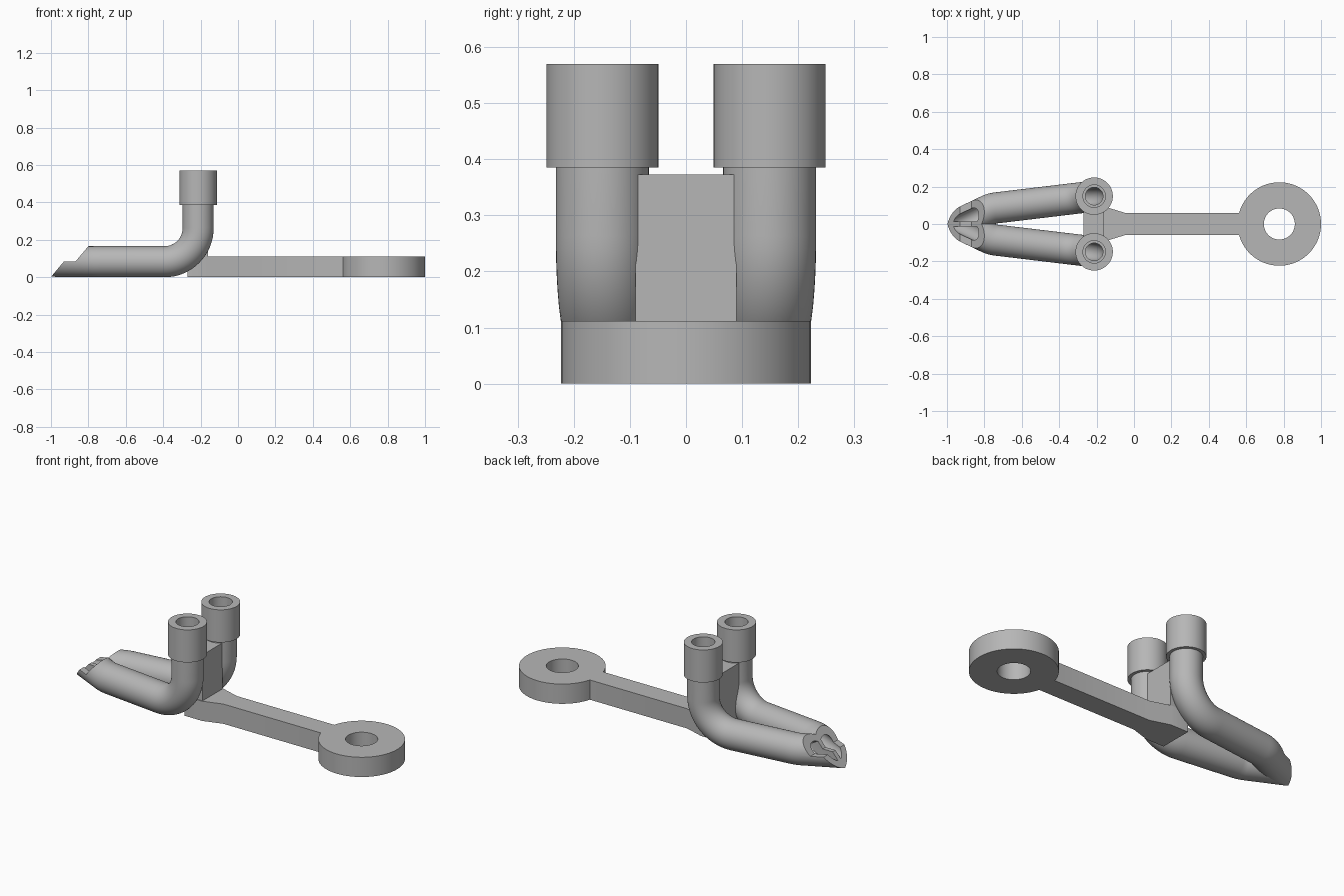
import bpy, bmesh, math
from mathutils import Vector

if "Cube" in bpy.data.objects:
    bpy.data.objects.remove(bpy.data.objects["Cube"], do_unlink=True)

grey = bpy.data.materials.new("plain grey")
grey.use_nodes = True
grey.diffuse_color = (0.47, 0.47, 0.47, 1)
grey.node_tree.nodes["Principled BSDF"].inputs["Base Color"].default_value = (0.47, 0.47, 0.47, 1)

UP = Vector((0, 0, 1))
SEG = 48
PIPE_R, BORE_R = 0.083, 0.047
TOP_X, TOP_Y = -0.213, 0.149


def finish(name, bm):
    bmesh.ops.recalc_face_normals(bm, faces=bm.faces)
    mesh = bpy.data.meshes.new(name)
    bm.to_mesh(mesh)
    bm.free()
    mesh.materials.append(grey)
    ob = bpy.data.objects.new(name, mesh)
    bpy.context.collection.objects.link(ob)
    return ob


def activate(ob):
    bpy.ops.object.select_all(action='DESELECT')
    ob.select_set(True)
    bpy.context.view_layer.objects.active = ob


def smooth(ob):
    activate(ob)
    bpy.ops.object.shade_smooth_by_angle(angle=math.radians(30))


def cut(ob, cutter):
    mod = ob.modifiers.new("cut", 'BOOLEAN')
    mod.operation = 'DIFFERENCE'
    mod.solver = 'EXACT'
    mod.object = cutter
    activate(ob)
    bpy.ops.object.modifier_apply(modifier=mod.name)
    bpy.data.objects.remove(cutter, do_unlink=True)


def mirror_y(ob, name):
    twin = ob.copy()
    twin.data = ob.data.copy()
    twin.name = name
    bm = bmesh.new()
    bm.from_mesh(twin.data)
    bmesh.ops.scale(bm, vec=(1, -1, 1), verts=bm.verts)
    bmesh.ops.reverse_faces(bm, faces=bm.faces)
    bm.to_mesh(twin.data)
    bm.free()
    bpy.context.collection.objects.link(twin)


def prism(name, points, depth):
    """Extrude a flat outline along a vector."""
    bm = bmesh.new()
    face = bm.faces.new([bm.verts.new(p) for p in points])
    ext = bmesh.ops.extrude_face_region(bm, geom=[face])
    moved = [g for g in ext["geom"] if isinstance(g, bmesh.types.BMVert)]
    bmesh.ops.translate(bm, vec=depth, verts=moved)
    return finish(name, bm)


def skin(bm, rings, closed=False):
    n = len(rings[0])
    for k in range(len(rings) if closed else len(rings) - 1):
        a, b = rings[k], rings[(k + 1) % len(rings)]
        for i in range(n):
            j = (i + 1) % n
            bm.faces.new((a[i], a[j], b[j], b[i]))


def lathe(name, profile, x, y):
    """Revolve a closed (radius, height) outline about a vertical axis."""
    bm = bmesh.new()
    rings = [[bm.verts.new((x + r * math.cos(math.tau * i / SEG),
                            y + r * math.sin(math.tau * i / SEG), z))
              for i in range(SEG)] for r, z in profile]
    skin(bm, rings, closed=True)
    return finish(name, bm)


def pipe_path(top):
    """Stations (position, tangent, sideways) from the socket to the tip."""
    path = []
    d = Vector((-1, -0.12, 0)).normalized()
    side = UP.cross(d)
    bend = 0.18
    start = Vector((TOP_X, TOP_Y, PIPE_R + bend))
    path.append((Vector((TOP_X, TOP_Y, top)), -UP, side))
    for k in range(17):
        a = math.pi / 2 * k / 16
        pos = start + d * bend * (1 - math.cos(a)) - UP * bend * math.sin(a)
        path.append((pos, d * math.sin(a) - UP * math.cos(a), side))
    # straight run, then a gentle turn inward
    pos = pos + d * ((-0.73 - pos.x) / d.x)
    yaw = math.atan(0.12)
    steps = 5
    for k in range(steps + 1):
        a = yaw + (math.atan(0.48) - yaw) * k / steps
        t = Vector((-math.cos(a), -math.sin(a), 0))
        path.append((pos.copy(), t, UP.cross(t)))
        pos += t * 0.01
    path.append((pos + t * 0.4, t, UP.cross(t)))
    return path


def sweep(name, radius, top, wall_y):
    """Round sweep along the pipe path, trimmed flat at y = wall_y."""
    bm = bmesh.new()
    rings = []
    for pos, t, s in pipe_path(top):
        n = t.cross(s)
        rings.append([bm.verts.new(pos + radius * (s * math.cos(math.tau * i / SEG)
                                                   + n * math.sin(math.tau * i / SEG)))
                      for i in range(SEG)])
    skin(bm, rings)
    bm.faces.new(rings[0])
    bm.faces.new(rings[-1])
    geom = bm.verts[:] + bm.edges[:] + bm.faces[:]
    bmesh.ops.bisect_plane(bm, geom=geom, plane_co=(0, wall_y, 0),
                           plane_no=(0, 1, 0), clear_inner=True)
    bmesh.ops.holes_fill(bm, edges=[e for e in bm.edges if e.is_boundary], sides=0)
    return finish(name, bm)


# Bent pipe with bore and a stepped, slanted mouth
pipe = sweep("left_pipe", PIPE_R, 0.39, 0)
cut(pipe, sweep("bore_cutter", BORE_R, 0.5, 0.013))
step = [(-0.795, 0.172), (-0.868, 0.085), (-0.93, 0.085), (-1.004, -0.003),
        (-1.03, -0.05), (-1.4, -0.05), (-1.4, 0.3), (-0.795, 0.3)]
cut(pipe, prism("mouth_cutter", [(x, -0.4, z) for x, z in step], (0, 0.8, 0)))
smooth(pipe)
mirror_y(pipe, "right_pipe")

# Socket collars on the pipe tops
collar = lathe("left_collar", [(0.1, 0.385), (0.1, 0.57), (0.06, 0.57), (0.06, 0.41),
                               (BORE_R, 0.41), (BORE_R, 0.385)], TOP_X, TOP_Y)
smooth(collar)
mirror_y(collar, "right_collar")

# Mounting arm with round eye
EYE_X, EYE_R, ARM, THICK = 0.777, 0.223, 0.06, 0.112
gap = math.asin(ARM / EYE_R)
half = [(-0.27, 0.094), (-0.16, 0.094), (-0.05, ARM)]
outline = [(x, -y, 0) for x, y in half]
for k in range(65):
    a = -math.pi + gap + (math.tau - 2 * gap) * k / 64
    outline.append((EYE_X + EYE_R * math.cos(a), EYE_R * math.sin(a), 0))
outline += [(x, y, 0) for x, y in reversed(half)]
arm = prism("mounting_arm", outline, (0, 0, THICK))
hole = [(EYE_X + 0.083 * math.cos(math.tau * i / SEG),
         0.083 * math.sin(math.tau * i / SEG), -0.1) for i in range(SEG)]
cut(arm, prism("eye_cutter", hole, (0, 0, 0.4)))
smooth(arm)

# Web block joining the two pipes
prism("web_block", [(-0.27, -0.09, 0.1), (-0.16, -0.09, 0.1),
                    (-0.16, 0.09, 0.1), (-0.27, 0.09, 0.1)], (0, 0, 0.273))
